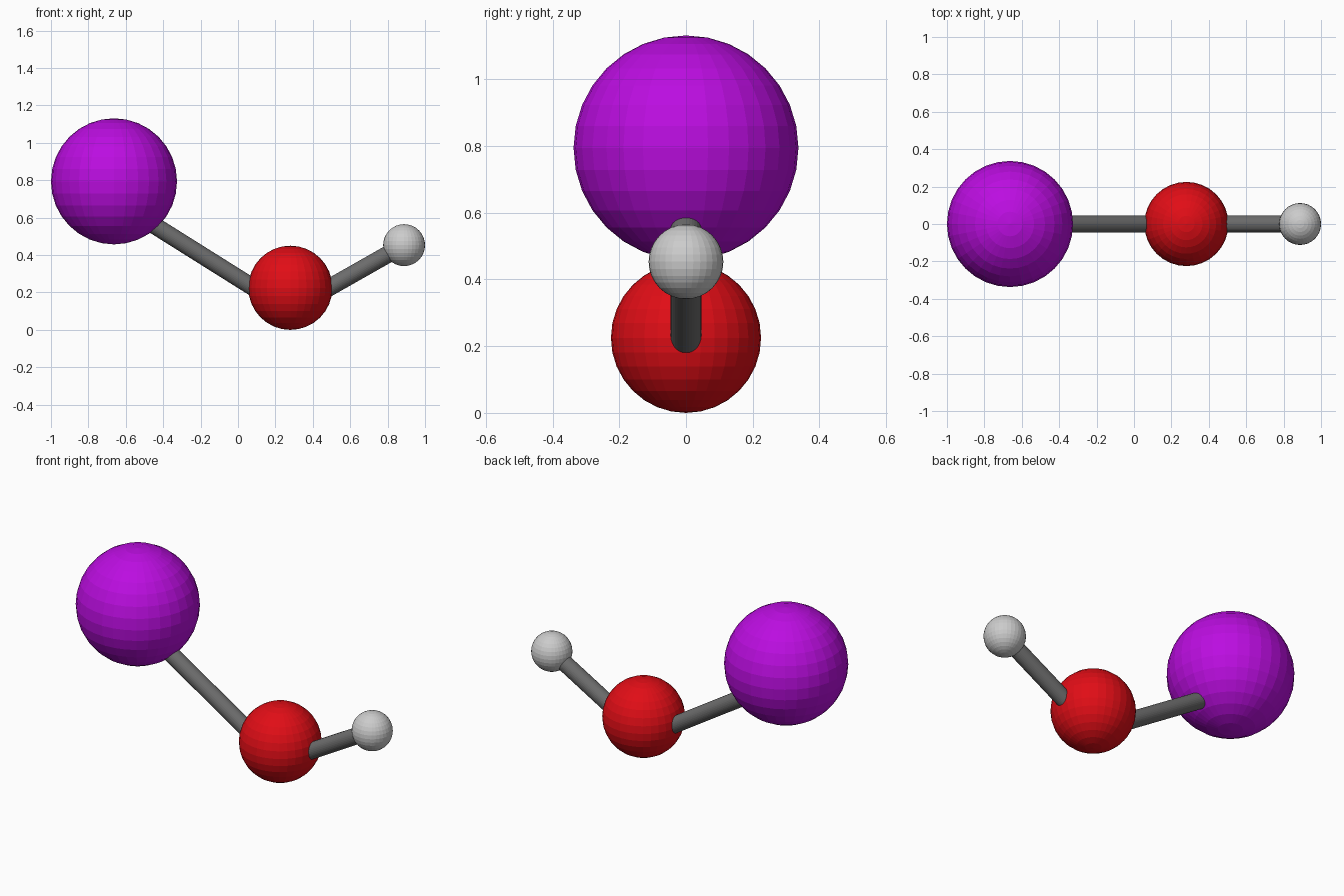
import bpy
from mathutils import Vector

if "Cube" in bpy.data.objects:
    bpy.data.objects.remove(bpy.data.objects["Cube"])


def material(name, rgb):
    m = bpy.data.materials.new(name)
    m.diffuse_color = (*rgb, 1)
    m.use_nodes = True
    m.node_tree.nodes["Principled BSDF"].inputs["Base Color"].default_value = m.diffuse_color
    return m


def ball(name, x, z, radius, mat=None):
    bpy.ops.mesh.primitive_uv_sphere_add(
        segments=32, ring_count=16, radius=radius, location=(x, 0, z))
    ob = bpy.context.object
    ob.name = name
    if mat:
        ob.data.materials.append(mat)


def rod(name, start, end, radius=0.046):
    a, b = Vector((start[0], 0, start[1])), Vector((end[0], 0, end[1]))
    bpy.ops.mesh.primitive_cylinder_add(
        vertices=32, radius=radius, depth=(b - a).length, location=(a + b) / 2)
    ob = bpy.context.object
    ob.name = name
    ob.rotation_euler = (b - a).to_track_quat('Z', 'Y').to_euler()
    # darker grey than the small ball
    ob.data.materials.append(rod_grey)


purple = material("purple", (0.50, 0.004, 0.75))
red = material("red", (0.75, 0.004, 0.008))
light_grey = material("light_grey", (0.55, 0.55, 0.55))
rod_grey = material("rod_grey", (0.15, 0.15, 0.15))

# Three atoms, radii 3:2:1
ball("large_atom", -0.663, 0.794, 0.337, purple)
ball("middle_atom", 0.28, 0.225, 0.225, red)
ball("small_atom", 0.888, 0.453, 0.112, light_grey)

# Bonds meet low inside the middle atom
rod("long_bond", (0.28, 0.102), (-0.62, 0.667))
rod("short_bond", (0.28, 0.108), (0.87, 0.443))
